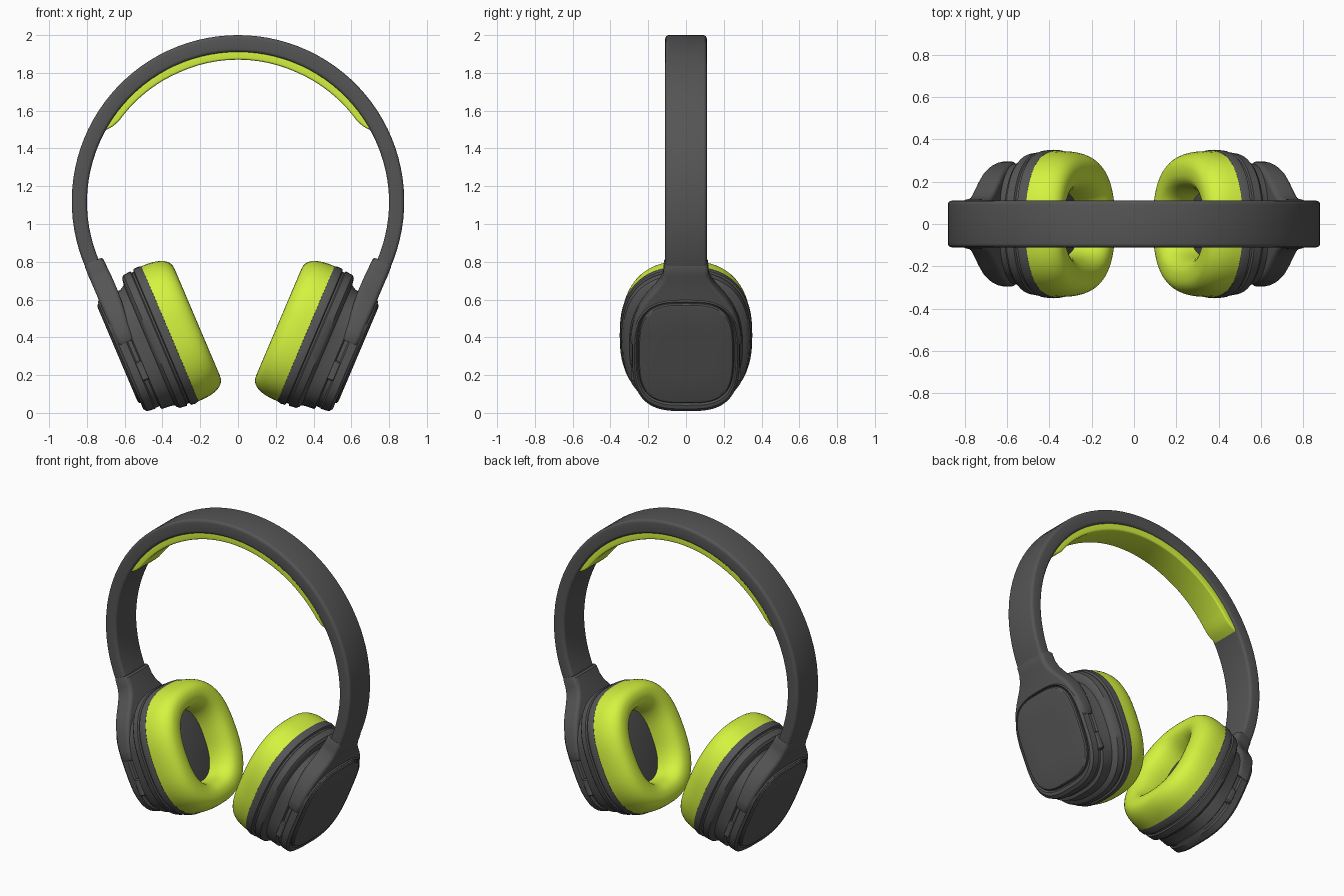
import bpy, bmesh, math
from mathutils import Vector

if "Cube" in bpy.data.objects:
    bpy.data.objects.remove(bpy.data.objects["Cube"])

TILT = math.radians(23)
N = Vector((math.cos(TILT), 0, -math.sin(TILT)))   # cup axis, pointing outward
U = Vector((math.sin(TILT), 0, math.cos(TILT)))    # cup up direction
C = Vector((0.365, 0, 0.43))                       # centre of the cushion seam

dark = bpy.data.materials.new("dark_plastic")
dark.diffuse_color = (0.09, 0.09, 0.09, 1)
dark.use_nodes = True
dark.node_tree.nodes["Principled BSDF"].inputs["Base Color"].default_value = dark.diffuse_color
lime = bpy.data.materials.new("lime_foam")
lime.diffuse_color = (0.66, 0.9, 0.05, 1)
lime.use_nodes = True
lime.node_tree.nodes["Principled BSDF"].inputs["Base Color"].default_value = lime.diffuse_color


def cup(a, y, b):
    """Right ear cup coordinates (outward, depth, up) to world."""
    return C + N * a + U * b + Vector((0, y, 0))


def loft(name, rings, mat, caps=True, mirror=False, angle=35):
    """Skin a list of equal-length closed rings."""
    bm = bmesh.new()
    vs = [[bm.verts.new(p) for p in r] for r in rings]
    n = len(rings[0])
    for r0, r1 in zip(vs, vs[1:]):
        for i in range(n):
            j = (i + 1) % n
            bm.faces.new((r0[i], r0[j], r1[j], r1[i]))
    if caps:
        bm.faces.new(vs[0])
        bm.faces.new(vs[-1])
    bmesh.ops.recalc_face_normals(bm, faces=bm.faces)
    me = bpy.data.meshes.new(name)
    bm.to_mesh(me)
    bm.free()
    me.materials.append(mat)
    ob = bpy.data.objects.new(name, me)
    bpy.context.collection.objects.link(ob)
    bpy.ops.object.select_all(action='DESELECT')
    ob.select_set(True)
    bpy.context.view_layer.objects.active = ob
    bpy.ops.object.shade_smooth_by_angle(angle=math.radians(angle))
    if mirror:
        ob.modifiers.new("Mirror", 'MIRROR')
    return ob


def oval(a, hy, hb, cb=-0.012, e=2.5, n=72):
    """Superellipse ring in the plane of the ear cup."""
    pts = []
    for i in range(n):
        t = 2 * math.pi * i / n
        c, s = math.cos(t), math.sin(t)
        pts.append(cup(a, hy * math.copysign(abs(c) ** (2 / e), c),
                       cb + hb * math.copysign(abs(s) ** (2 / e), s)))
    return pts


def rrect(x0, x1, hy, r, k=4):
    """Rounded rectangle as (x, y) pairs."""
    pts = []
    for q, (cx, cy) in enumerate(((x1 - r, hy - r), (x0 + r, hy - r),
                                  (x0 + r, r - hy), (x1 - r, r - hy))):
        for i in range(k + 1):
            t = math.pi / 2 * (q + i / k)
            pts.append((cx + r * math.cos(t), cy + r * math.sin(t)))
    return pts


def arc_ring(deg, r0, r1, hy, r):
    """Headband cross-section at an angle on the head arc."""
    t = math.radians(deg)
    return [Vector((p * math.cos(t), y, 1.12 + p * math.sin(t)))
            for p, y in rrect(r0, r1, hy, r)]


# headband: arc slightly thicker at the crown
rings = []
for i in range(65):
    d = -24 + 228 * i / 64
    crown = max(0, math.sin(math.radians(d)))
    rings.append(arc_ring(d, 0.80 - 0.01 * crown, 0.88, 0.11, 0.018))
loft("headband", rings, dark)

# foam pad under the crown, tapering at both ends
rings = []
for i in range(41):
    f = i / 40
    d = 28 + 124 * f
    e = min(f, 1 - f)
    h = 0.012 + 0.035 * min(1, e / 0.05) ** 0.5 - 0.012 * (1 - min(1, e / 0.3))
    rings.append(arc_ring(d, 0.797 - h, 0.81, 0.098, 0.011))
loft("headband_pad", rings, lime)

# ear cushion: soft ring around an oval opening
rings = []
for i in range(21):
    p = math.pi * i / 20
    c, s = math.cos(p), max(0, math.sin(p))
    t = 0.5 - 0.5 * math.copysign(abs(c) ** 0.8, c)
    rings.append(oval(-0.157 * s ** 0.8, 0.345 - 0.19 * t, 0.388 - 0.168 * t))
loft("ear_cushion", rings, lime, caps=False, mirror=True, angle=60)

# ear cup shell: stepped rings ending in an outer rim
shell = [
    (-0.01, 0.33, 0.37), (0.0, 0.346, 0.388), (0.02, 0.351, 0.393),
    (0.045, 0.348, 0.39), (0.05, 0.335, 0.377), (0.06, 0.335, 0.377),
    (0.066, 0.342, 0.386), (0.105, 0.335, 0.382), (0.118, 0.322, 0.37),
    (0.125, 0.30, 0.345, -0.025), (0.15, 0.293, 0.335, -0.03, 2.7),
    (0.195, 0.287, 0.332, -0.03, 2.8), (0.202, 0.276, 0.318, -0.025, 2.8),
    (0.222, 0.276, 0.318, -0.025, 2.8), (0.23, 0.287, 0.325, -0.022, 2.9),
    (0.272, 0.284, 0.322, -0.02, 3), (0.286, 0.272, 0.308, -0.015, 3.1),
    (0.286, 0.264, 0.297, -0.005, 3.2), (0.278, 0.256, 0.29, -0.003, 3.2)]
loft("ear_cup_shell", [oval(*s) for s in shell], dark, mirror=True)

# outer cover plate
plate = [(0.265, 0.252, 0.286), (0.288, 0.252, 0.286), (0.295, 0.246, 0.28),
         (0.298, 0.232, 0.266), (0.298, 0.12, 0.14)]
loft("cover_plate", [oval(*s, -0.003, 3.3) for s in plate], dark, mirror=True)

# yoke: flares from the band down onto the cup
yoke = [(0.50, 0.178, 0.270, 0.112), (0.49, 0.170, 0.276, 0.117),
        (0.44, 0.168, 0.278, 0.119), (0.40, 0.166, 0.277, 0.133),
        (0.36, 0.165, 0.277, 0.160), (0.30, 0.165, 0.277, 0.210),
        (0.245, 0.168, 0.277, 0.248), (0.17, 0.175, 0.277, 0.276),
        (0.10, 0.182, 0.277, 0.291), (0.05, 0.186, 0.277, 0.295),
        (0.035, 0.19, 0.273, 0.288)]
loft("yoke", [[cup(a, y, b) for a, y in rrect(a0, a1, hy, 0.025)]
              for b, a0, a1, hy in yoke], dark, mirror=True)

# small side controls on the front and back of each cup
for label, sy in (("front", -1), ("back", 1)):
    rings = [[cup(a, y + sy * 0.275, b) for a, y in rrect(0.212 - w, 0.212 + w, w, 0.006)]
             for b, w in ((-0.19, 0.012), (-0.183, 0.017), (-0.087, 0.017), (-0.08, 0.012))]
    loft("side_control_" + label, rings, dark, mirror=True)
